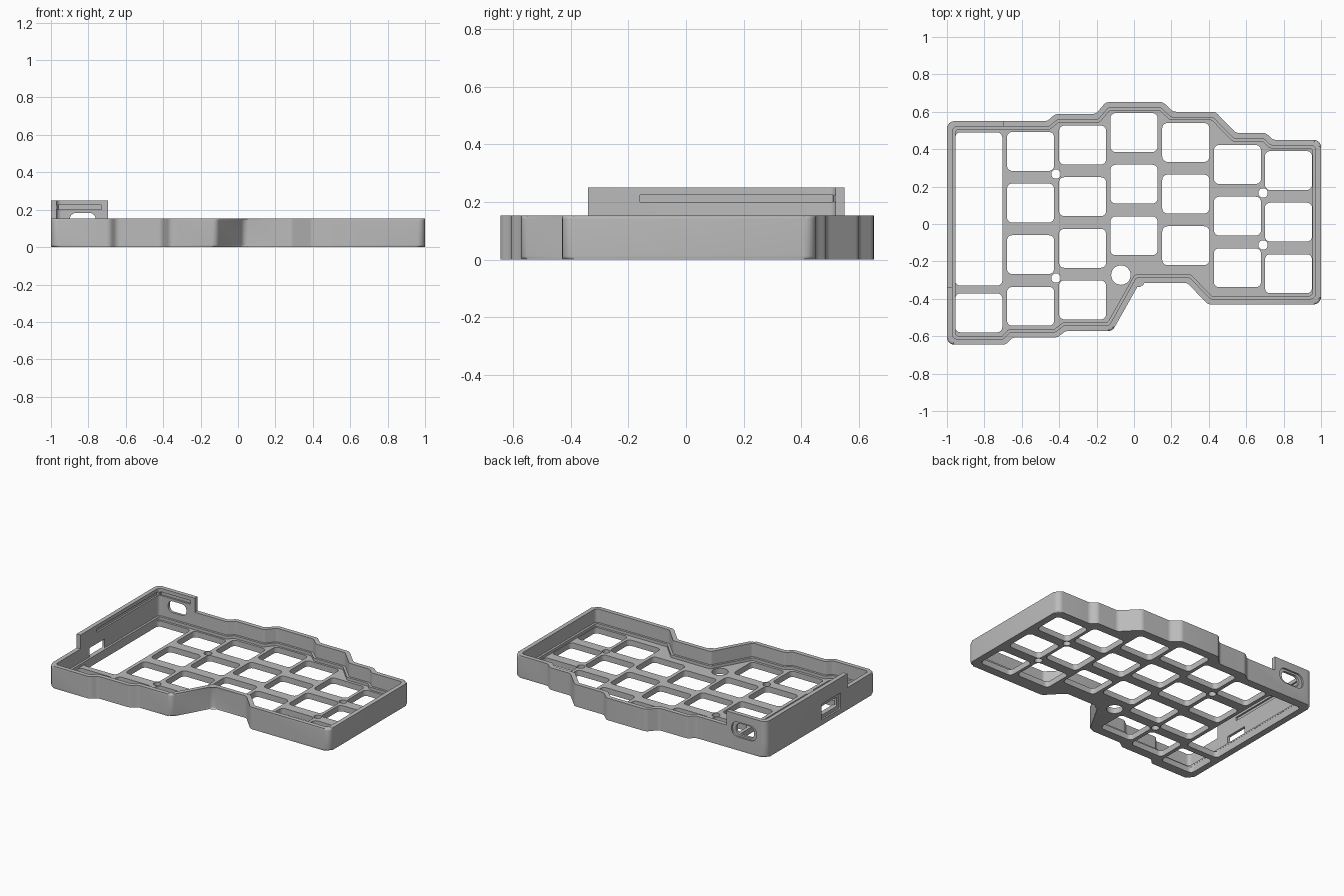
import bpy, bmesh, math
from mathutils import Matrix, Vector

if "Cube" in bpy.data.objects:
    bpy.data.objects.remove(bpy.data.objects["Cube"])

grey = bpy.data.materials.new("plain grey")
grey.use_nodes = True
colour = (0.5, 0.5, 0.5, 1)
grey.diffuse_color = colour
grey.node_tree.nodes["Principled BSDF"].inputs["Base Color"].default_value = colour

WALL_TOP, RAISED_TOP, PLATE_TOP = 0.153, 0.25, 0.04
ALONG_X = Matrix(((0, 0, 1, 0), (1, 0, 0, 0), (0, 1, 0, 0), (0, 0, 0, 1)))
ALONG_Y = Matrix(((1, 0, 0, 0), (0, 0, -1, 0), (0, 1, 0, 0), (0, 0, 0, 1)))

# Case outline, clockwise from the back corner beside the ports
OUTLINE = [(-1, .55), (-.465, .55), (-.42, .588), (-.205, .588), (-.15, .652),
           (.155, .652), (.21, .6), (.435, .6), (.545, .487), (.705, .487),
           (.743, .45), (1, .45), (1, -.43), (.395, -.43), (.285, -.315),
           (.03, -.315), (-.115, -.572), (-.365, -.572), (-.41, -.607),
           (-.65, -.607), (-.685, -.645), (-1, -.645)]


def inset(points, d):
    """Move every side of a clockwise outline inwards by d."""
    result = []
    for i, p in enumerate(points):
        p = Vector(p)
        a = (p - Vector(points[i - 1])).normalized()
        b = (Vector(points[(i + 1) % len(points)]) - p).normalized()
        na, nb = Vector((a.y, -a.x)), Vector((b.y, -b.x))
        result.append(p + (na + nb) * d / (1 + na.dot(nb)))
    return result


def rounded(points, radius, steps=6):
    """Replace each corner by an arc; radius may be one number or a list."""
    result = []
    for i, p in enumerate(points):
        r = radius[i] if isinstance(radius, list) else radius
        p = Vector(p)
        if r == 0:
            result.append(p)
            continue
        to_a, to_b = Vector(points[i - 1]) - p, Vector(points[(i + 1) % len(points)]) - p
        half = to_a.angle(to_b) / 2
        cut = min(r / math.tan(half), 0.48 * min(to_a.length, to_b.length))
        r = cut * math.tan(half)
        centre = p + (to_a.normalized() + to_b.normalized()).normalized() * r / math.sin(half)
        s = p + to_a.normalized() * cut - centre
        e = p + to_b.normalized() * cut - centre
        turn = s.angle_signed(e)
        for k in range(steps + 1):
            result.append(centre + Matrix.Rotation(-turn * k / steps, 2) @ s)
    return result


def rect(x0, x1, y0, y1, r=0.0):
    return rounded([(x0, y1), (x1, y1), (x1, y0), (x0, y0)], r)


def circle(x, y, r, n=32):
    return [Vector((x + r * math.cos(2 * math.pi * k / n),
                    y - r * math.sin(2 * math.pi * k / n))) for k in range(n)]


def prism(name, profiles, low, high, matrix=Matrix(), fillet=0.0):
    """Extrude one or more separate profiles into a single object."""
    bm = bmesh.new()
    for profile in profiles:
        rings = [[bm.verts.new((p.x, p.y, z)) for p in profile] for z in (low, high)]
        caps = [bm.faces.new(rings[0]), bm.faces.new(rings[1][::-1])]
        for i in range(len(profile)):
            bm.faces.new((rings[0][i - 1], rings[0][i], rings[1][i], rings[1][i - 1]))
        if fillet:
            rims = [e for f in caps for e in f.edges]
            bmesh.ops.bevel(bm, geom=rims, offset=fillet, segments=4, profile=0.5,
                            affect='EDGES', clamp_overlap=False)
    bmesh.ops.transform(bm, matrix=matrix, verts=bm.verts)
    bmesh.ops.recalc_face_normals(bm, faces=bm.faces)
    mesh = bpy.data.meshes.new(name)
    bm.to_mesh(mesh)
    bm.free()
    mesh.materials.append(grey)
    ob = bpy.data.objects.new(name, mesh)
    bpy.context.scene.collection.objects.link(ob)
    return ob


def combine(target, tool, operation='DIFFERENCE'):
    tool.hide_render = True
    mod = target.modifiers.new(tool.name, 'BOOLEAN')
    mod.operation, mod.object, mod.solver = operation, tool, 'EXACT'
    bpy.context.view_layer.objects.active = target
    bpy.ops.object.modifier_apply(modifier=mod.name)
    bpy.data.objects.remove(tool)


# Solid case body, with the taller corner that shields the controller
case = prism("keyboard_case", [rounded(OUTLINE, 0.04)], 0, WALL_TOP, fillet=0.012)
corner = rounded([(-1, .55), (-.695, .55), (-.695, -.34), (-1, -.34)], [0.04, 0, 0, 0])
combine(case, prism("raised_corner", [corner], 0.1, RAISED_TOP), 'UNION')

# Hollow interior with a narrow ledge above the plate
combine(case, prism("cavity", [rounded(inset(OUTLINE, .03), 0.025)], 0.06, 0.4))
combine(case, prism("lower_cavity", [rounded(inset(OUTLINE, .045), 0.02)], PLATE_TOP, 0.3))

# Key openings: column centre, topmost key centre, number of keys
PITCH, KEY_X, KEY_Y = 0.276, 0.126, 0.104
columns = [(-.83, -.475, 1), (-.553, .388, 4), (-.275, .422, 4), (0, .489, 3),
           (.277, .436, 3), (.553, .318, 3), (.826, .286, 3)]
openings = []
for x, top, count in columns:
    for k in range(count):
        y = top - k * PITCH
        openings.append(rect(x - KEY_X, x + KEY_X, y - KEY_Y, y + KEY_Y, 0.028))
# Controller opening, screw holes and reset hole
openings.append(rect(-.956, -.704, -.33, .49, 0.028))
for x, y in [(-.417, .267), (-.417, -.289), (.69, .166), (.69, -.112)]:
    openings.append(circle(x, y, 0.025))
openings.append(circle(-.07, -.273, 0.052))
combine(case, prism("plate_openings", openings, -0.1, 0.05))

# Cable port in the back wall, with a shallow outer recess
combine(case, prism("back_port", [rect(-.9, -.76, .105, .183, .035)], -.6, -.48, ALONG_Y))
combine(case, prism("back_port_recess", [rect(-.925, -.735, .092, .196, .045)],
                    -.6, -.538, ALONG_Y))

# Socket in the side wall, with a shallow outer recess
combine(case, prism("side_port", [rect(-.24, -.075, .06, .122, .006)], -1.1, -.93, ALONG_X))
combine(case, prism("side_port_recess", [rect(-.265, -.055, .035, .145, .006)],
                    -1.1, -.988, ALONG_X))

# Grooves inside the raised walls that hold the controller cover
combine(case, prism("side_groove", [rect(-.16, .51, .2, .225)], -.982, -.94, ALONG_X))
combine(case, prism("back_groove", [rect(-.96, -.73, .2, .225)], -.532, -.5, ALONG_Y))

bpy.ops.object.select_all(action='DESELECT')
case.select_set(True)
bpy.context.view_layer.objects.active = case
bpy.ops.object.shade_smooth_by_angle(angle=math.radians(30))
